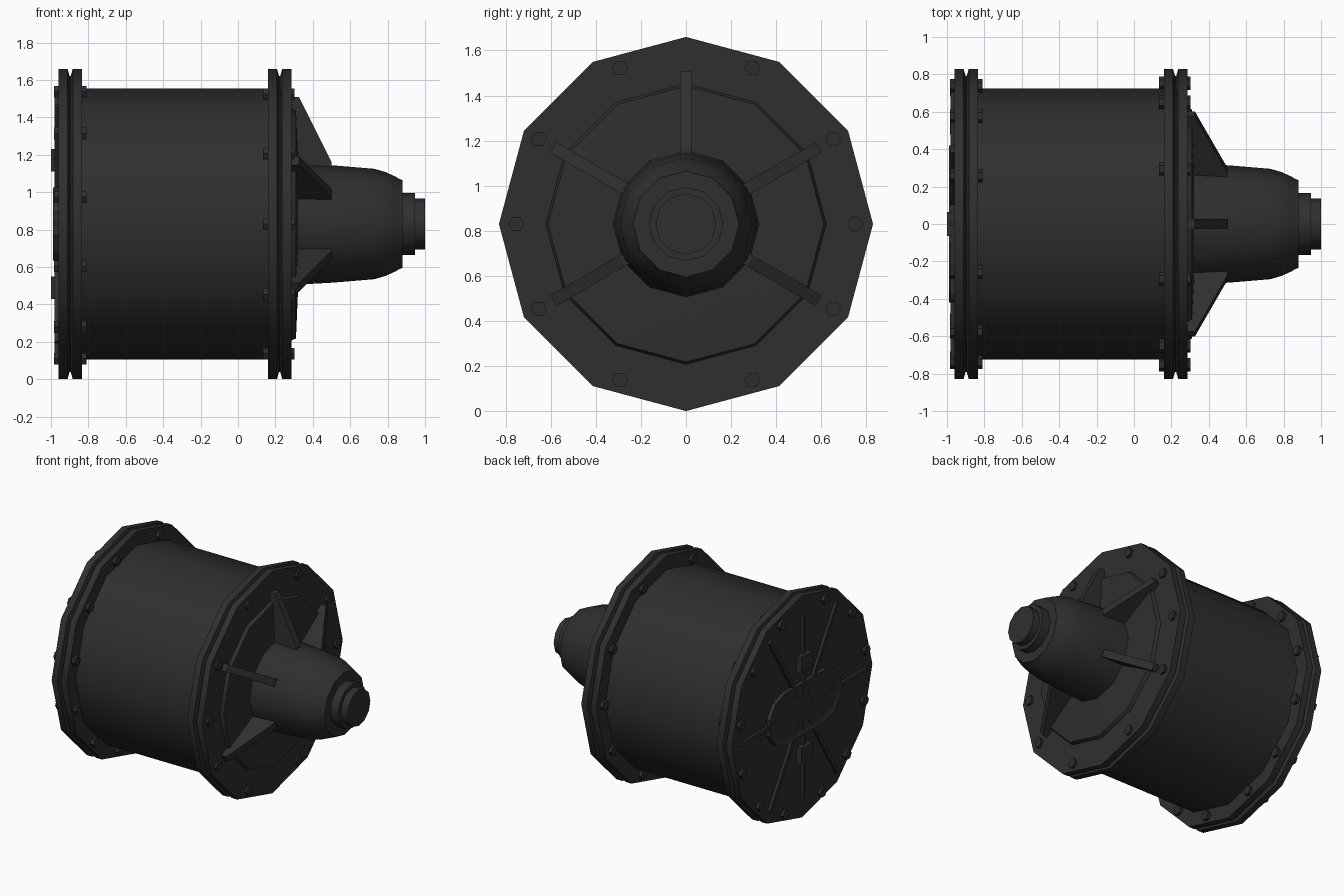
import bpy, bmesh, math
from mathutils import Matrix, Vector

if "Cube" in bpy.data.objects:
    bpy.data.objects.remove(bpy.data.objects["Cube"])

CZ = 0.83  # height of the drum axis


def material(name, rgb):
    m = bpy.data.materials.new(name)
    m.diffuse_color = (*rgb, 1)
    m.use_nodes = True
    m.node_tree.nodes["Principled BSDF"].inputs["Base Color"].default_value = m.diffuse_color
    return m


GREY = material("dark grey paint", (0.028, 0.028, 0.028))
BOLT = material("dark bolt steel", (0.026, 0.026, 0.029))


def finish(name, bm, mat, smooth=False):
    bmesh.ops.recalc_face_normals(bm, faces=bm.faces)
    me = bpy.data.meshes.new(name)
    bm.to_mesh(me)
    bm.free()
    me.materials.append(mat)
    ob = bpy.data.objects.new(name, me)
    bpy.context.collection.objects.link(ob)
    ob.location.z = CZ
    if smooth:
        bpy.ops.object.select_all(action='DESELECT')
        ob.select_set(True)
        bpy.context.view_layer.objects.active = ob
        bpy.ops.object.shade_smooth_by_angle(angle=math.radians(35))
    return ob


def lathe(name, profile, sides=12):
    """Turn (x, radius) points round the x axis and cap both ends."""
    bm = bmesh.new()
    rings = [[bm.verts.new((x, r * math.cos(2 * math.pi * i / sides), r * math.sin(2 * math.pi * i / sides)))
              for i in range(sides)] for x, r in profile]
    for a, b in zip(rings, rings[1:]):
        for i in range(sides):
            j = (i + 1) % sides
            bm.faces.new((a[i], a[j], b[j], b[i]))
    bm.faces.new(rings[0])
    bm.faces.new(rings[-1])
    return finish(name, bm, GREY, True)


def prism(bm, pts, offset):
    """Extrude a closed outline along an offset."""
    f = bm.faces.new([bm.verts.new(p) for p in pts])
    new = bmesh.ops.extrude_face_region(bm, geom=[f])["geom"]
    verts = [v for v in new if isinstance(v, bmesh.types.BMVert)]
    bmesh.ops.translate(bm, verts=verts, vec=offset)


def box(bm, x, y, z, rot=0):
    """Box from three ranges, turned round the x axis."""
    m = Matrix.Rotation(math.radians(rot), 3, 'X')
    prism(bm, [m @ Vector((x[0], b, c)) for b, c in
               ((y[0], z[0]), (y[1], z[0]), (y[1], z[1]), (y[0], z[1]))], (x[1] - x[0], 0, 0))


def bolts(name, angles, spans):
    """Hexagonal heads on a circle, at each x span."""
    bm = bmesh.new()
    for a in angles:
        cy, cz = 0.753 * math.cos(math.radians(a)), 0.753 * math.sin(math.radians(a))
        for x0, x1 in spans:
            prism(bm, [(x0, cy + 0.036 * math.cos(math.pi * k / 3), cz + 0.036 * math.sin(math.pi * k / 3))
                       for k in range(6)], (x1 - x0, 0, 0))
    finish(name, bm, BOLT)


# Drum and the two double flanges with a notched joint
lathe("drum_body", [(-0.86, 0.725), (0.19, 0.725)])
for name, x0, x1 in (("rear_flange", -0.96, -0.835), ("front_flange", 0.16, 0.285)):
    m = (x0 + x1) / 2
    lathe(name, [(x0, 0.83), (m - 0.014, 0.83), (m - 0.003, 0.79), (m + 0.003, 0.79),
                 (m + 0.014, 0.83), (x1, 0.83)])

# Front cover, neck and stepped shaft end
lathe("front_cover", [(0.28, 0.625), (0.31, 0.612), (0.322, 0.33)])
lathe("neck", [(0.30, 0.325), (0.50, 0.314), (0.73, 0.295), (0.79, 0.277), (0.845, 0.252),
               (0.86, 0.242), (0.88, 0.235)])
lathe("shaft_collar", [(0.87, 0.165), (0.945, 0.165)])
lathe("shaft_tip", [(0.94, 0.135), (1.0, 0.135)])

# Five triangular gussets bracing the neck
bm = bmesh.new()
for a in (0, 60, -60, 120, -120):
    rot = Matrix.Rotation(math.radians(a), 3, 'X')
    prism(bm, [rot @ Vector((x, -0.027, r)) for x, r in
               ((0.28, 0.28), (0.28, 0.68), (0.325, 0.68), (0.50, 0.33), (0.50, 0.28))],
          rot @ Vector((0, 0.054, 0)))
finish("neck_gussets", bm, GREY)

# Bolts
bolts("front_bolts", [s * a for a in (30, 67, 113, 150) for s in (1, -1)] + [0, 180],
      ((0.135, 0.17), (0.28, 0.303)))
side = [-73, -47, -17.5, 11, 40, 70]
bolts("rear_bolts", side + [180 - a for a in side], ((-0.84, -0.81), (-0.985, -0.95)))

# Rear radial ribs
bm = bmesh.new()
for a in (0, 32, 90, 148, 180, 212, 270, 328):
    box(bm, (-0.98, -0.95), (-0.014, 0.014), (0.1, 0.69 if a % 180 == 0 else 0.745), a)
finish("rear_ribs", bm, GREY)

# Rear oblong hatch with a shallow inset panel
bm = bmesh.new()
pts = []
for cy, start in ((0.235, -90), (-0.235, 90)):
    for k in range(6):
        t = math.radians(start + 36 * k)
        pts.append((-0.95, cy + 0.195 * math.cos(t), 0.195 * math.sin(t)))
prism(bm, pts, (-0.04, 0, 0))
bm.faces.ensure_lookup_table()
cap = min(bm.faces, key=lambda f: f.calc_center_median().x)
bmesh.ops.inset_region(bm, faces=[cap], thickness=0.035)
bmesh.ops.translate(bm, verts=cap.verts, vec=(0.012, 0, 0))
finish("rear_hatch", bm, GREY)

# Clamps above and below the hatch
bm = bmesh.new()
for z in (0.34, -0.34):
    box(bm, (-1.0, -0.95), (-0.065, 0.065), (z - 0.06, z + 0.06))
finish("hatch_clamps", bm, GREY)
